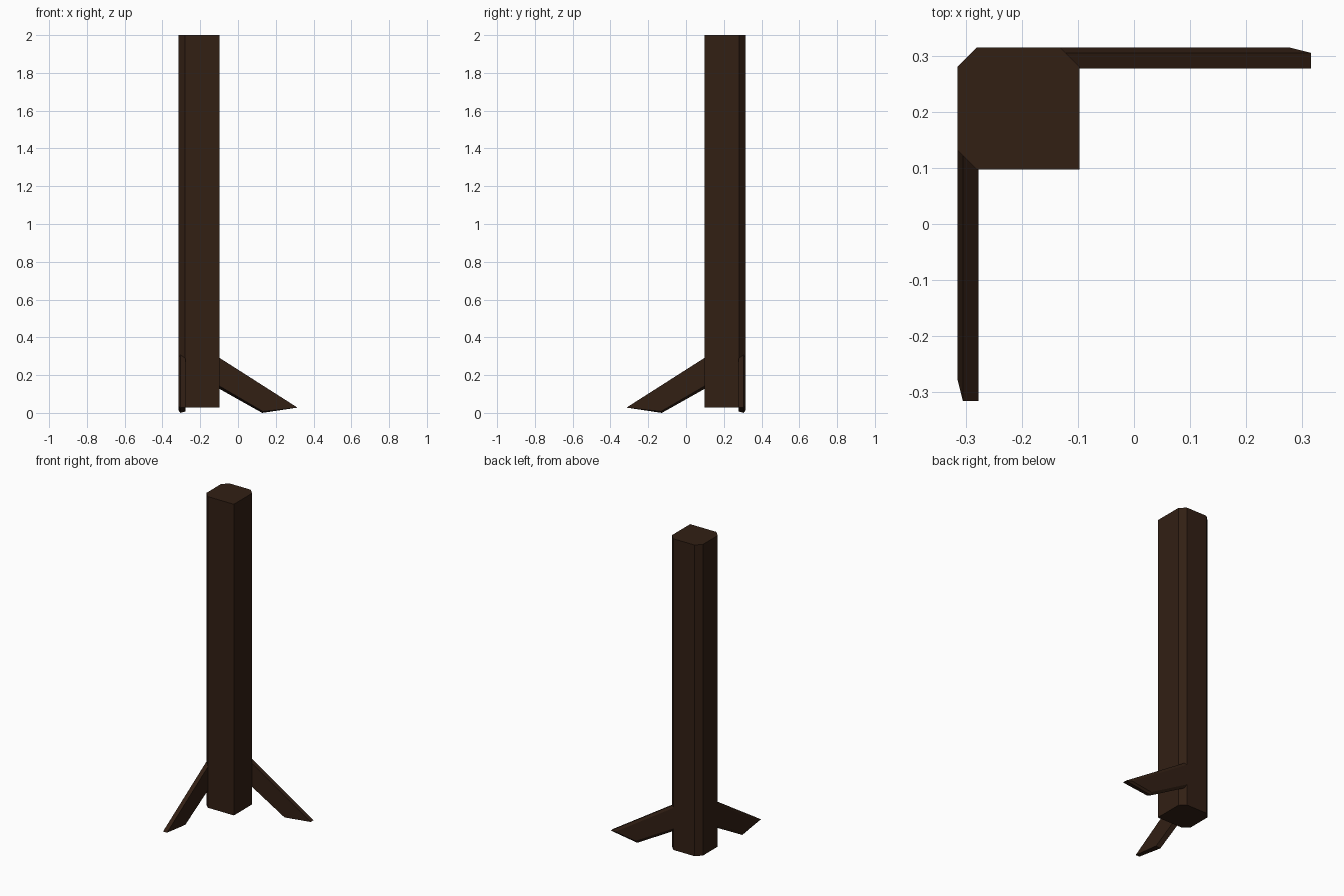
import bpy, bmesh

if "Cube" in bpy.data.objects:
    bpy.data.objects.remove(bpy.data.objects["Cube"])

wood = bpy.data.materials.new("dark_wood")
wood.diffuse_color = (0.032, 0.014, 0.007, 1)
wood.use_nodes = True
wood.node_tree.nodes["Principled BSDF"].inputs["Base Color"].default_value = wood.diffuse_color


def loft(name, rings):
    """Closed solid through rings of equal point count."""
    bm = bmesh.new()
    loops = [[bm.verts.new(p) for p in ring] for ring in rings]
    n = len(loops[0])
    for a, b in zip(loops, loops[1:]):
        for i in range(n):
            j = (i + 1) % n
            bm.faces.new((a[i], a[j], b[j], b[i]))
    bm.faces.new(loops[0])
    bm.faces.new(loops[-1])
    bmesh.ops.recalc_face_normals(bm, faces=bm.faces)
    me = bpy.data.meshes.new(name)
    bm.to_mesh(me)
    bm.free()
    me.materials.append(wood)
    ob = bpy.data.objects.new(name, me)
    bpy.context.collection.objects.link(ob)
    return ob


# Corner post: square section with three chamfered corners
section = [(-0.097, 0.097), (-0.097, 0.28), (-0.132, 0.315),
           (-0.28, 0.315), (-0.315, 0.28), (-0.315, 0.132), (-0.28, 0.097)]
loft("corner_post", [[(x, y, z) for x, y in section] for z in (0.028, 2.0)])

# Slanted foot brace: (x, z) profiles at three depths, outer edge bevelled
profiles = [
    (0.277, [(-0.132, 0.313), (0.315, 0.028), (0.132, 0.008), (-0.132, 0.162)]),
    (0.305, [(-0.132, 0.313), (0.315, 0.028), (0.128, 0.0), (-0.132, 0.146)]),
    (0.315, [(-0.132, 0.294), (0.275, 0.034), (0.135, 0.014), (-0.132, 0.164)]),
]
rings = [[(x, y, z) for x, z in prof] for y, prof in profiles]
loft("side_brace", rings)

# Second brace is the same shape mirrored across the post's diagonal
loft("front_brace", [[(-y, -x, z) for x, y, z in ring] for ring in rings])
